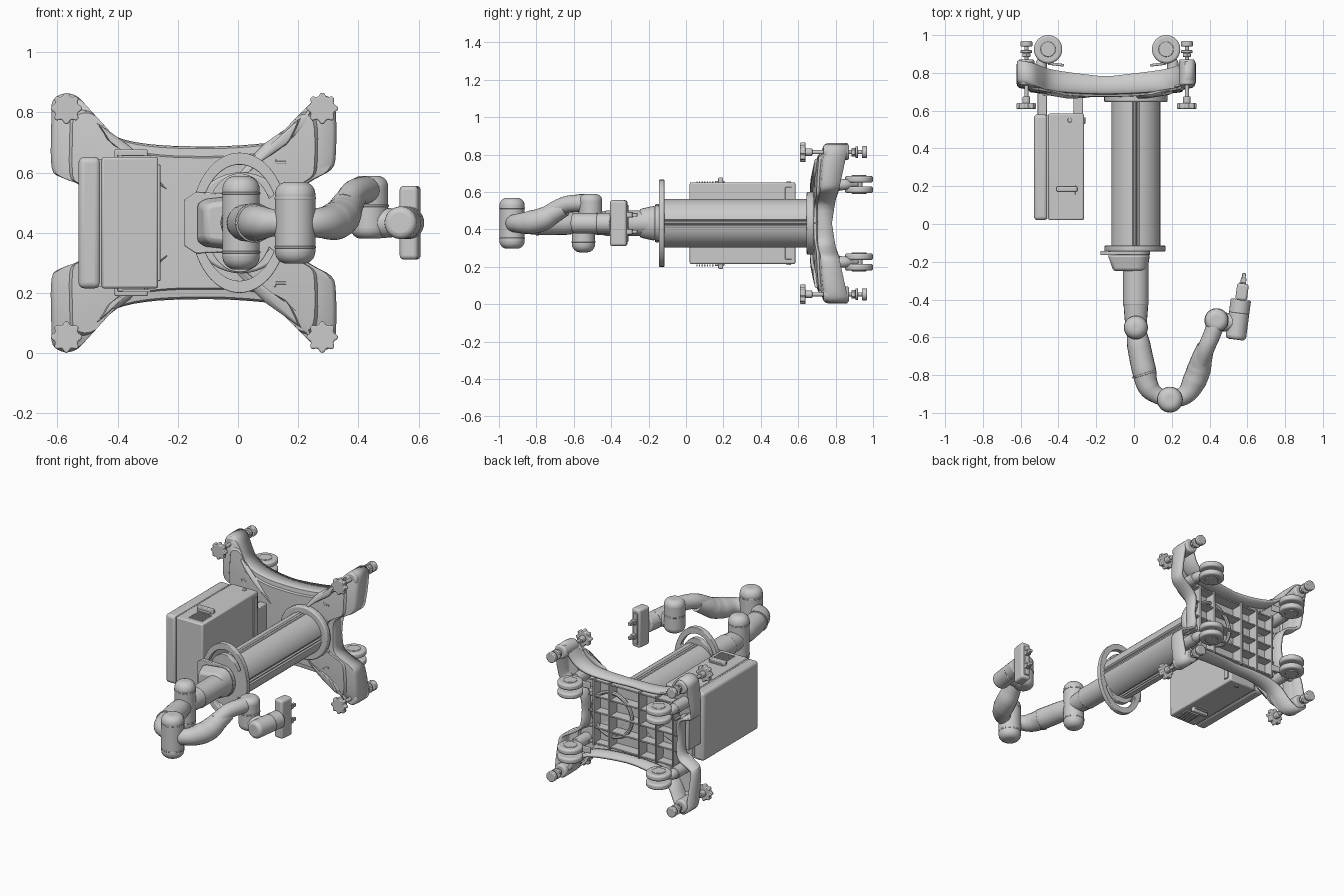
import bpy, bmesh, math
from mathutils import Vector

if "Cube" in bpy.data.objects:
    bpy.data.objects.remove(bpy.data.objects["Cube"])

ZC = 0.433  # mirror height of the whole machine


def finish(ob, bevel=0.0, segs=2):
    if bevel:
        m = ob.modifiers.new("bevel", 'BEVEL')
        m.width, m.segments, m.limit_method = bevel, segs, 'ANGLE'
    return ob


def from_bmesh(name, bm):
    bmesh.ops.recalc_face_normals(bm, faces=bm.faces)
    me = bpy.data.meshes.new(name)
    bm.to_mesh(me)
    bm.free()
    ob = bpy.data.objects.new(name, me)
    bpy.context.collection.objects.link(ob)
    return ob


def box(name, x, y, z, bevel=0.004, rot=0.0, segs=2):
    """Box from (min, max) ranges, optionally turned about z."""
    bm = bmesh.new()
    bmesh.ops.create_cube(bm, size=1)
    bmesh.ops.scale(bm, vec=[b - a for a, b in (x, y, z)], verts=bm.verts)
    ob = from_bmesh(name, bm)
    ob.location = [(a + b) / 2 for a, b in (x, y, z)]
    ob.rotation_euler.z = rot
    return finish(ob, bevel, segs)


def cyl(name, p, q, r, bevel=0.004, r2=None, n=40, segs=2):
    """Cylinder or cone from point p to point q."""
    p, q = Vector(p), Vector(q)
    bm = bmesh.new()
    bmesh.ops.create_cone(bm, cap_ends=True, segments=n, radius1=r,
                          radius2=r if r2 is None else r2, depth=(q - p).length)
    ob = from_bmesh(name, bm)
    ob.location = (p + q) / 2
    ob.rotation_euler = (q - p).to_track_quat('Z', 'Y').to_euler()
    return finish(ob, bevel, segs)


def prism(name, pts, y0, y1, bevel=0.004, taper=1.0):
    """Extrude an x-z outline along y."""
    bm = bmesh.new()
    c = sum((Vector(p) for p in pts), Vector((0, 0))) / len(pts)
    a = [bm.verts.new((x, y0, z)) for x, z in pts]
    b = [bm.verts.new((c.x + (x - c.x) * taper, y1, c.y + (z - c.y) * taper)) for x, z in pts]
    bm.faces.new(a)
    bm.faces.new(b)
    for i in range(len(a)):
        j = (i + 1) % len(a)
        bm.faces.new((a[i], a[j], b[j], b[i]))
    return finish(from_bmesh(name, bm), bevel)


def to_mesh(ob):
    bpy.ops.object.select_all(action='DESELECT')
    ob.select_set(True)
    bpy.context.view_layer.objects.active = ob
    bpy.ops.object.convert(target='MESH')


def tube(name, pts):
    """Smooth swept tube, pts = (x, y, z, radius)."""
    cu = bpy.data.curves.new(name, 'CURVE')
    cu.dimensions, cu.bevel_depth, cu.bevel_resolution = '3D', 1.0, 8
    cu.use_fill_caps, cu.resolution_u = True, 10
    sp = cu.splines.new('BEZIER')
    sp.bezier_points.add(len(pts) - 1)
    for b, p in zip(sp.bezier_points, pts):
        b.co, b.radius = p[:3], p[3]
        b.handle_left_type = b.handle_right_type = 'AUTO'
    ob = bpy.data.objects.new(name, cu)
    bpy.context.collection.objects.link(ob)
    to_mesh(ob)


# Base shell: X-shaped outline, mirrored in z, domed over concentric rings
half = [(.19, .433), (.195, .53), (.25, .575), (.31, .61), (.325, .66), (.325, .80), (.305, .85),
        (.26, .85), (.235, .80), (.20, .745), (.13, .705), (0, .69), (-.13, .687), (-.27, .692),
        (-.38, .71), (-.45, .745), (-.49, .80), (-.53, .85), (-.575, .863), (-.615, .84),
        (-.62, .78), (-.62, .62), (-.59, .585), (-.52, .555), (-.5, .5), (-.5, .433)]
ctrl = [Vector(p) for p in half + [(x, 2 * ZC - z) for x, z in half[-2:0:-1]]]
outline = []
for i in range(len(ctrl)):
    a, b, c, d = (ctrl[(i + k) % len(ctrl)] for k in (-1, 0, 1, 2))
    for t in (0, 1 / 3, 2 / 3):
        outline.append(0.5 * (2 * b + (c - a) * t + (2 * a - 5 * b + 4 * c - d) * t * t
                              + (3 * b - a - 3 * c + d) * t ** 3))
mid = Vector((-.15, ZC))


def front_y(x, z):
    return .678 + .035 * ((x + .15) / .47) ** 2 + .03 * ((z - ZC) / .43) ** 4


def back_y(x, z):
    return .78 + .09 * abs((x + .15) / .47 * (z - ZC) / .43)


bm = bmesh.new()
rings = []
for s, dy in ((1, None), (1, .03), (.99, .015), (.97, .008), (.87, .006), (.85, -.006), (.6, -.006), (.3, -.006)):
    ring = []
    for p in outline:
        q = mid + (p - mid) * s
        y = back_y(*p) if dy is None else front_y(*q) + dy
        ring.append(bm.verts.new((q.x, y, q.y)))
    rings.append(ring)
for r0, r1 in zip(rings, rings[1:]):
    for i in range(len(r0)):
        j = (i + 1) % len(r0)
        bm.faces.new((r0[i], r0[j], r1[j], r1[i]))
bm.faces.new(rings[-1])
shell = from_bmesh("base_shell", bm)
sol = shell.modifiers.new("wall", 'SOLIDIFY')
sol.thickness = .016
# the shell opens to the back: its front face must look towards -y
if shell.data.polygons[-1].normal.y > 0:
    shell.data.flip_normals()

# Ribs and ring inside the hollow base
for x in (-.44, -.32, -.2, .01, .12):
    box("base_rib_upright", (x - .006, x + .006), (.685, .765), (.22, .646), .002)
for dz in (-.2, -.1, 0, .1, .2):
    box("base_rib_cross", (-.46, .16), (.685, .755), (ZC + dz - .005, ZC + dz + .005), .002)
bpy.ops.mesh.primitive_torus_add(location=(.01, .73, ZC), rotation=(math.pi / 2, 0, 0), major_radius=.14,
                                 minor_radius=.012, major_segments=48, minor_segments=8)
bpy.context.object.name = "base_rib_ring"

# Levelling feet with lobed hand knobs, and casters
for side in (-1, 1):
    for x in (-.57, .28):
        z = ZC + side * .38
        knob = []
        for k in range(64):
            a = math.tau * k / 64
            r = .047 + .006 * math.cos(8 * a)
            knob.append((x + r * math.cos(a), z + r * math.sin(a)))
        prism("foot_knob", knob, .61, .64, .005)
        cyl("foot_knob_hub", (x, .635, z), (x, .675, z), .02)
        cyl("foot_rod", (x, .65, z), (x, .96, z), .011, 0)
        cyl("foot_boss", (x, .735, z), (x, .872, z), .042, .01)
        cyl("foot_nut", (x, .885, z), (x, .905, z), .024, .002, n=6)
        cyl("foot_collar", (x, .905, z), (x, .92, z), .031, .003)
        cyl("foot_pad", (x, .94, z), (x, .968, z), .032, .005)
    for x, lean in ((-.455, -1), (.17, 1)):
        z = ZC + side * .207
        for w in (-1, 1):
            cyl("caster_wheel", (x, .925, z + w * .010), (x, .925, z + w * .046), .075, .012, segs=4)
            cyl("caster_hub", (x, .925, z + w * .04), (x, .925, z + w * .05), .04, .003)
        cyl("caster_axle", (x, .925, z - .04), (x, .925, z + .04), .018, 0)
        tube("caster_fork", [(x, .925, z, .012), (x + lean * .02, .89, z, .02),
                             (x + lean * .035, .85, z, .03), (x + lean * .035, .80, z, .032)])
        cyl("caster_stem", (x + lean * .035, .70, z), (x + lean * .035, .82, z), .036)
        box("caster_pedal", sorted((x, x - lean * .085)), (.838, .852), (z - .02, z + .02), .005, lean * .12)

# Column with four shallow grooves, foot flange
col = []
for k in range(128):
    a = math.tau * k / 128
    r = .122 if (k + 2) % 32 < 5 and (k + 2) % 32 != 2 else .13
    col.append((.01 + r * math.cos(a), ZC + r * math.sin(a)))
prism("column", col, -.12, .66, 0)
cyl("column_flange", (.01, .645, ZC), (.01, .685, ZC), .168, .008)

# Oval grab plate on top of the column, with two curved hand slots
cu = bpy.data.curves.new("grab_ring", 'CURVE')
cu.dimensions, cu.fill_mode, cu.extrude, cu.bevel_depth = '2D', 'BOTH', .011, .004


def ellipse(s, a0, a1, n):
    return [(.157 * s * math.cos(math.radians(a0 + (a1 - a0) * k / n)),
             .229 * s * math.sin(math.radians(a0 + (a1 - a0) * k / n)), 0, 1) for k in range(n + 1)]


loops = [ellipse(1, 0, 360, 80)[:-1]]
for a in (28, 208):
    loops.append(ellipse(.86, a, a + 124, 24) + ellipse(.70, a + 124, a, 24))
for pts in loops:
    sp = cu.splines.new('POLY')
    sp.points.add(len(pts) - 1)
    for v, p in zip(sp.points, pts):
        v.co = p
    sp.use_cyclic_u = True
ring = bpy.data.objects.new("grab_ring", cu)
bpy.context.collection.objects.link(ring)
ring.location, ring.rotation_euler = (.005, -.13, ZC), (math.pi / 2, 0, 0)
to_mesh(ring)

# Control cabinet with seam, latches, vents and mounting posts
box("cabinet_lid", (-.53, -.457), (.02, .58), (.215, .652), .02, segs=4)
box("cabinet_body", (-.453, -.265), (.02, .585), (.215, .652), .008)
box("cabinet_core", (-.47, -.44), (.03, .575), (.222, .645), 0)
for side in (-1, 1):
    z = ZC + side * .222
    box("cabinet_latch", (-.41, -.30), (.172, .198), (z - .022, z + .022), .005)
    box("cabinet_latch_plate", (-.40, -.31), (.155, .205), (z - .006, z + .004), .002)
    for k in range(7):
        y = .055 + k * .014
        box("cabinet_vent_slat", (-.385, -.29), (y, y + .007), (z - .008, z + .001), 0)
    cyl("cabinet_lock", (-.34, .55, z - side * .01), (-.34, .55, z + side * .002), .012, .002)
for x in (-.485, -.295):
    box("cabinet_post", (x - .025, x + .025), (.57, .70), (.33, .536), .004)
box("cabinet_side_strip", (-.268, -.258), (.53, .565), (.24, .626), .002)

# Arm foot: mounting plate with tail, and tapered housing
plate = [(.075 * math.cos(a) + .01, ZC + .095 * math.sin(a))
         for a in (math.radians(-90 + 15 * k) for k in range(13))]
prism("arm_foot_plate", plate + [(-.14, .535), (-.178, .51), (-.178, .356), (-.14, .331)], -.143, -.165)
prism("arm_foot_housing", plate + [(-.11, .515), (-.14, .50), (-.14, .366), (-.11, .351)], -.16, -.25, .015, .8)

# Shoulder and upper arm
cyl("shoulder_tube", (.01, -.16, ZC), (.01, -.43, ZC), .068, .004)
tube("shoulder_neck", [(.01, -.40, ZC, .067), (.01, -.46, ZC, .063), (.01, -.555, ZC, .055)])
cyl("shoulder_joint", (.01, -.548, .277), (.01, -.548, .589), .062, .045, segs=6)
tube("upper_arm", [(.01, -.55, ZC, .05), (.025, -.64, ZC, .062), (.052, -.77, ZC, .064),
                   (.078, -.865, ZC, .056), (.12, -.905, ZC, .045), (.19, -.93, ZC, .04)])
cyl("upper_arm_seam", (.053, -.79, ZC), (.056, -.80, ZC), .066, .002)

# Elbow and forearm with offset wrist link
cyl("elbow_joint", (.19, -.93, .297), (.19, -.93, .569), .067, .04, segs=6)
tube("forearm", [(.19, -.93, ZC, .042), (.27, -.905, ZC, .05), (.32, -.83, .438, .063),
                 (.345, -.765, .455, .063), (.36, -.71, .485, .055), (.38, -.65, .515, .046)])
tube("wrist_link", [(.355, -.735, .49, .042), (.385, -.65, .53, .045), (.415, -.58, .54, .046), (.437, -.51, .54, .048)])
cyl("wrist_joint", (.437, -.51, .38), (.437, -.51, .589), .062, .035, segs=6)
for x, y, levels in ((.01, -.548, (.335, .531)), (.19, -.93, (.352, .514)), (.437, -.51, (.49,))):
    for z in levels:
        cyl("joint_seam", (x, y, z - .004), (x, y, z + .004), .0685 if x == .19 else .064, .002)
tube("wrist_bridge", [(.437, -.51, ZC, .05), (.49, -.52, ZC, .05), (.545, -.52, ZC, .045)])

# Flange, gripper and fingers, turned slightly outwards
TURN = -.13
cyl("tool_flange", (.538, -.612, ZC), (.558, -.46, ZC), .054, .02, segs=4)
cyl("tool_collar", (.556, -.475, ZC), (.566, -.40, ZC), .054, .006)
box("gripper_body", (.541, .603), (-.405, -.315), (.311, .556), .014, TURN, 4)
box("gripper_rail", (.558, .592), (-.325, -.308), (.335, .531), .003, TURN)
for side in (-1, 1):
    z = ZC + side * .045
    box("gripper_finger", (.564, .594), (-.32, -.285), (z - .014, z + .014), .003, TURN)
    box("gripper_fingertip", (.572, .592), (-.29, -.26), (z - .010, z + .010), .003, TURN)

# Smooth shading with crisp edges
bpy.ops.object.select_all(action='SELECT')
bpy.context.view_layer.objects.active = shell
bpy.ops.object.shade_smooth_by_angle(angle=math.radians(35))
